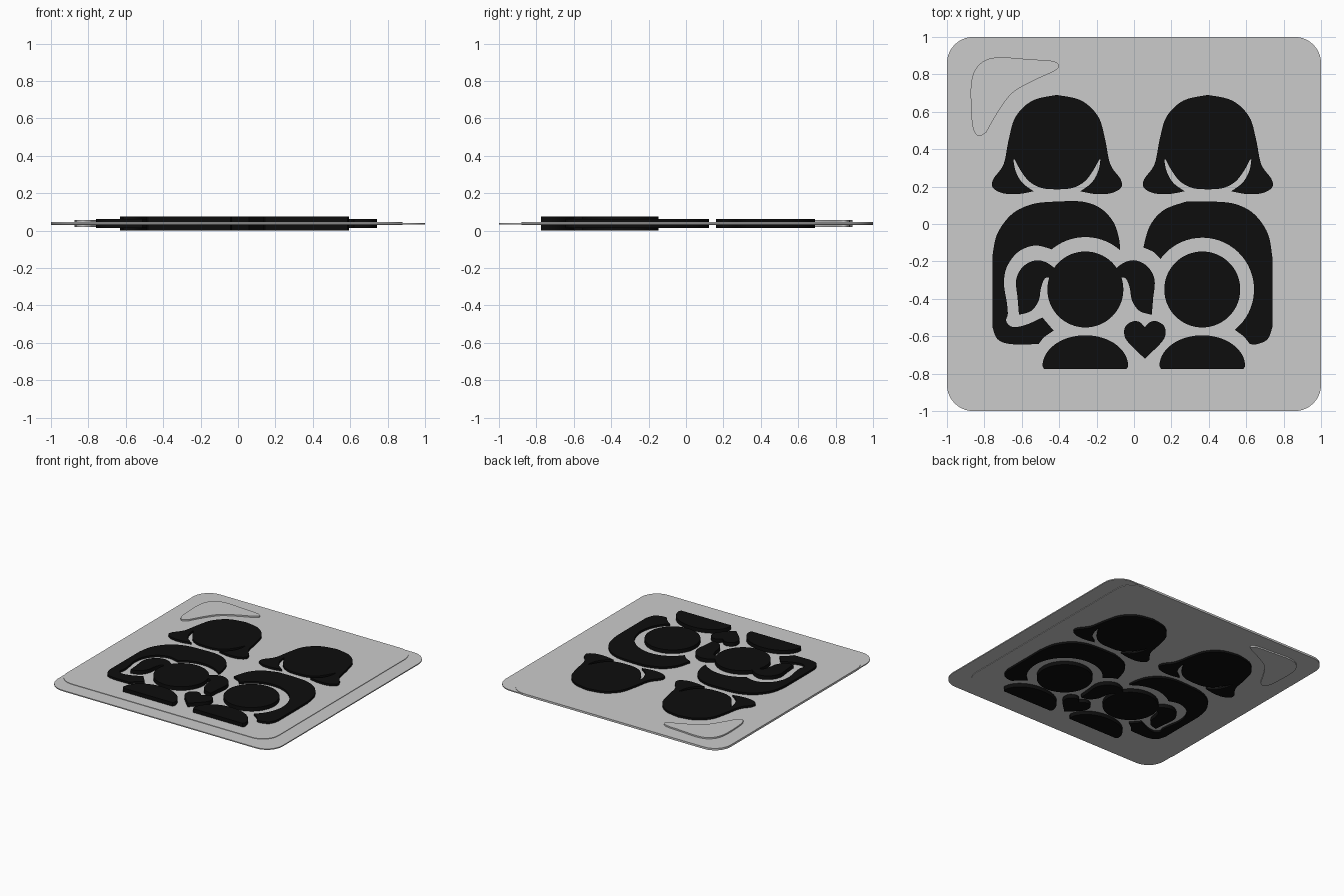
import bpy, bmesh, math

if "Cube" in bpy.data.objects:
    bpy.data.objects.remove(bpy.data.objects["Cube"], do_unlink=True)

MID = 0.038  # every part is centred on this height


def make_material(name, value):
    mat = bpy.data.materials.new(name)
    mat.use_nodes = True
    color = (value, value, value, 1)
    mat.diffuse_color = color
    mat.node_tree.nodes["Principled BSDF"].inputs["Base Color"].default_value = color
    return mat


grey = make_material("light grey", 0.6)
black = make_material("black", 0.004)


def curve(*points, steps=6):
    """Smooth open curve through the points; its two ends stay sharp corners."""
    result = []
    last = len(points) - 1
    for i in range(last):
        p0, p1 = points[max(i - 1, 0)], points[i]
        p2, p3 = points[i + 1], points[min(i + 2, last)]
        for s in range(steps):
            t = s / steps
            result.append(tuple(
                b + t * ((c - a) + t * ((2 * a - 5 * b + 4 * c - d) + t * (3 * b - a - 3 * c + d))) / 2
                for a, b, c, d in zip(p0, p1, p2, p3)))
    return result + [points[-1]]


def arc(center, radius, start, end, steps=32, squash=1.0):
    result = []
    for i in range(steps + 1):
        angle = math.radians(start + (end - start) * i / steps)
        result.append((center[0] + radius * math.cos(angle),
                       center[1] + radius * squash * math.sin(angle)))
    return result


def rounded_square(left, right, bottom, top, radius):
    a, b, c, d = left + radius, right - radius, bottom + radius, top - radius
    corners = [(b, d), (a, d), (a, c), (b, c)]
    return [p for i, corner in enumerate(corners)
            for p in arc(corner, radius, i * 90, i * 90 + 90, 10)]


def mirrored(points, axis):
    return [(2 * axis - x, y) for x, y in reversed(points)]


def slab(name, outline, thickness, mat):
    """Extrude a closed outline evenly about the middle height."""
    clean = []
    for p in outline:
        if not clean or math.dist(p, clean[-1]) > 0.0005:
            clean.append(p)
    if math.dist(clean[0], clean[-1]) < 0.0005:
        clean.pop()
    bm = bmesh.new()
    face = bm.faces.new([bm.verts.new((x, y, MID - thickness / 2)) for x, y in clean])
    extruded = bmesh.ops.extrude_face_region(bm, geom=[face], use_keep_orig=True)
    top_verts = [v for v in extruded["geom"] if isinstance(v, bmesh.types.BMVert)]
    bmesh.ops.translate(bm, verts=top_verts, vec=(0, 0, thickness))
    bmesh.ops.recalc_face_normals(bm, faces=bm.faces)
    mesh = bpy.data.meshes.new(name)
    bm.to_mesh(mesh)
    bm.free()
    mesh.materials.append(mat)
    obj = bpy.data.objects.new(name, mesh)
    bpy.context.collection.objects.link(obj)
    bpy.ops.object.select_all(action="DESELECT")
    obj.select_set(True)
    bpy.context.view_layer.objects.active = obj
    bpy.ops.object.shade_smooth_by_angle(angle=math.radians(30))
    return obj


PLATE, RIM, ADULT, CHILD, SHINE = 0.016, 0.008, 0.048, 0.076, 0.038

# Plate with a thinner rim along two sides
slab("rim_plate", rounded_square(-1, 1, -1, 1, 0.14), RIM, grey)
slab("main_plate", rounded_square(-1, 0.88, -0.88, 1, 0.14), PLATE, grey)

# Raised crescent in the corner
slab("corner_crescent",
     curve((-0.79, 0.49), (-0.83, 0.47), (-0.86, 0.51), (-0.87, 0.6), (-0.87, 0.76), (-0.83, 0.85),
           (-0.74, 0.89), (-0.55, 0.88), (-0.43, 0.87), (-0.4, 0.84), (-0.44, 0.81))
     + curve((-0.44, 0.81), (-0.55, 0.76), (-0.65, 0.7), (-0.72, 0.61), (-0.79, 0.49)),
     SHINE, grey)

# Adult heads: face and hair in one outline, half drawn and mirrored
half_head = (
    curve((0, 0.69), (0.13, 0.66), (0.22, 0.575), (0.257, 0.455), (0.285, 0.32), (0.34, 0.24),
          (0.343, 0.195), (0.29, 0.165), (0.21, 0.16), (0.125, 0.175))
    + curve((0.125, 0.175), (0.185, 0.22), (0.22, 0.28), (0.232, 0.34), (0.226, 0.345))
    + curve((0.226, 0.345), (0.19, 0.28), (0.145, 0.225), (0.08, 0.192), (0, 0.185)))
for side, axis in (("right", -0.412), ("left", 0.395)):
    half = [(x + axis, y) for x, y in half_head]
    slab(side + "_adult_head", half + mirrored(half, axis), ADULT, black)

GIRL, BOY = (-0.26, -0.35), (0.365, -0.35)

# Adult bodies wrapping around the children
slab("right_adult_body",
     curve((-0.757, -0.55), (-0.757, -0.17))
     + curve((-0.757, -0.17), (-0.73, -0.05), (-0.65, 0.055), (-0.54, 0.107), (-0.42, 0.12))
     + curve((-0.42, 0.12), (-0.28, 0.12), (-0.18, 0.085), (-0.11, 0.01), (-0.08, -0.08), (-0.075, -0.14))
     + arc(GIRL, 0.28, 48.6, 130)
     + curve((-0.44, -0.135), (-0.53, -0.115), (-0.62, -0.15), (-0.68, -0.23), (-0.695, -0.32),
             (-0.68, -0.42), (-0.675, -0.48), (-0.683, -0.52), (-0.65, -0.55), (-0.58, -0.54), (-0.49, -0.5))
     + curve((-0.49, -0.5), (-0.43, -0.57))
     + curve((-0.43, -0.57), (-0.48, -0.605), (-0.51, -0.642))
     + curve((-0.51, -0.642), (-0.66, -0.642), (-0.73, -0.615), (-0.757, -0.55)),
     ADULT, black)
slab("left_adult_body",
     curve((0.05, -0.125), (0.085, -0.01), (0.16, 0.075), (0.28, 0.12))
     + curve((0.28, 0.12), (0.42, 0.12), (0.54, 0.107), (0.64, 0.055), (0.715, -0.05), (0.74, -0.18))
     + curve((0.74, -0.18), (0.74, -0.55))
     + curve((0.74, -0.55), (0.715, -0.615), (0.66, -0.642), (0.62, -0.642))
     + curve((0.62, -0.642), (0.585, -0.6), (0.54, -0.567))
     + arc(BOY, 0.277, -51, 144)
     + curve((0.14, -0.185), (0.105, -0.15), (0.05, -0.125)),
     ADULT, black)

# Children: round heads over domed shoulders
for name, head in (("girl", GIRL), ("boy", BOY)):
    slab(name + "_head", arc(head, 0.203, 0, 360, 64), CHILD, black)
    dome = arc((head[0], -0.76), 0.229, 0, 180, 40, squash=0.72)
    base = curve((head[0] - 0.229, -0.76), (head[0] - 0.22, -0.776))
    slab(name + "_shoulders", dome + base + mirrored(base, head[0]), CHILD, black)

# Pigtails
pigtail = (
    curve((-0.42, -0.24), (-0.47, -0.205), (-0.53, -0.195), (-0.595, -0.23), (-0.63, -0.3),
          (-0.622, -0.4), (-0.615, -0.485))
    + curve((-0.615, -0.485), (-0.55, -0.465), (-0.51, -0.41), (-0.497, -0.34), (-0.475, -0.29), (-0.44, -0.29)))
slab("right_pigtail", pigtail, CHILD, black)
slab("left_pigtail", mirrored(pigtail, GIRL[0]), CHILD, black)

# Heart between the children
half_heart = curve((0.058, -0.552), (0.085, -0.525), (0.12, -0.52), (0.16, -0.545), (0.168, -0.59),
                   (0.145, -0.635), (0.058, -0.72))
slab("heart", half_heart + mirrored(half_heart, 0.058), CHILD, black)
